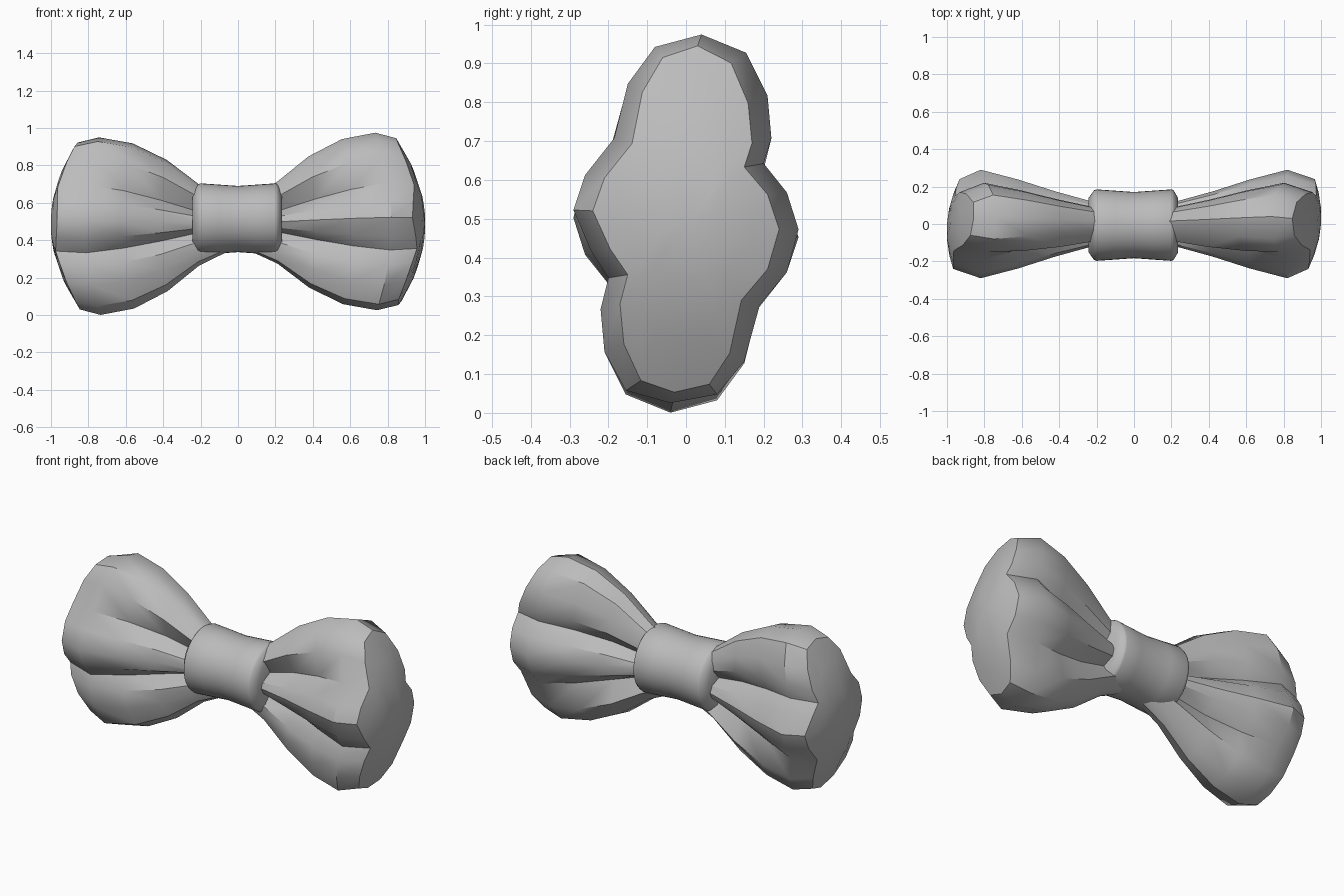
import bpy, bmesh, math

if "Cube" in bpy.data.objects:
    bpy.data.objects.remove(bpy.data.objects["Cube"], do_unlink=True)

MID = 0.4875  # height of the wing centre

fabric = bpy.data.materials.new("grey_fabric")
fabric.use_nodes = True
GREY = (0.5, 0.5, 0.5, 1)
fabric.diffuse_color = GREY
fabric.node_tree.nodes["Principled BSDF"].inputs["Base Color"].default_value = GREY


def loft(name, rings, start, end, angle):
    """Skin closed rings of points, closing both ends on a point."""
    bm = bmesh.new()
    rows = [[bm.verts.new(p) for p in ring] for ring in rings]
    n = len(rows[0])
    for a, b in zip(rows, rows[1:]):
        for i in range(n):
            j = (i + 1) % n
            bm.faces.new((a[i], a[j], b[j], b[i]))
    for row, tip in ((rows[0], start), (rows[-1], end)):
        v = bm.verts.new(tip)
        for i in range(n):
            bm.faces.new((row[i], row[(i + 1) % n], v))
    bmesh.ops.recalc_face_normals(bm, faces=bm.faces)
    mesh = bpy.data.meshes.new(name)
    bm.to_mesh(mesh)
    bm.free()
    mesh.materials.append(fabric)
    obj = bpy.data.objects.new(name, mesh)
    bpy.context.collection.objects.link(obj)
    bpy.ops.object.select_all(action="DESELECT")
    obj.select_set(True)
    bpy.context.view_layer.objects.active = obj
    bpy.ops.object.shade_smooth_by_angle(angle=math.radians(angle))
    return obj


# Widest wing outline (y, height from centre); the valleys are the pleats
outline = [(.04, .487), (.155, .44), (.21, .33), (.22, .22), (.2, .155),
           (.26, .08), (.29, -.015), (.26, -.125), (.19, -.21), (.15, -.355),
           (.08, -.44), (-.04, -.462), (-.155, -.43), (-.21, -.33),
           (-.22, -.22), (-.2, -.14), (-.245, -.07), (-.29, .035),
           (-.26, .125), (-.185, .22), (-.15, .36), (-.08, .455)]
valleys = {4, 8, 15, 19}
middle_lobe = valleys | {5, 6, 7, 16, 17, 18}
full_lobes = {9, 20}  # lobes that swell towards the knot

# Fan from knot to rim: x, bow, y scale, z scale, middle lobe z scale, pinch
stations = [(.06, 0, .32, .31, .12, .52), (.23, .02, .42, .46, .33, .52),
            (.42, .04, .6, .74, .6, .64), (.62, .06, .82, .93, .84, .84),
            (.82, .08, 1, 1, 1, 1)]


def section_point(i, sy, sz, lobe, pinch):
    """Outline point i scaled for one station of the fan."""
    y, z = outline[i]
    if i in full_lobes:
        return y * sy * (2 - pinch), z * (sz * 2 + lobe) / 3
    return (y * sy * (pinch if i in valleys else 1),
            z * (lobe if i in middle_lobe else sz))


def cap_x(y, z):
    """Bulging outer face of a wing."""
    return 1 - .15 * (z / .45) ** 2 - .05 * (y / .24) ** 2 + .07 * y


def rim(y, z):
    """Inset the widest outline to the edge of the outer face."""
    return y - .05 * max(-1, min(1, y / .2)), z * .94


def wing_rings():
    rings = []
    for x, bow, *scales in stations:
        rings.append([(x - bow * (outline[i][1] / .47) ** 2,
                       *section_point(i, *scales))
                      for i in range(len(outline))])
    edge = [rim(y, z) for y, z in outline]
    for s in (1, .7, .35):
        rings.append([(cap_x(y * s, z * s), y * s, z * s) for y, z in edge])
    return rings


# The two wings are point reflections of each other
for name, side in (("left_wing", 1), ("right_wing", -1)):
    rings = [[(side * x, side * y, MID + side * z) for x, y, z in ring]
             for ring in wing_rings()]
    loft(name, rings, (side * .06, 0, MID), (side, 0, MID), 35)

# Waisted knot with chamfered ends around the middle
KNOT_Y, KNOT_Z, SIDES = -.006, .513, 40
profile = [(-.243, .145), (-.214, .186), (-.2, .191), (-.1, .184),
           (0, .177), (.1, .184), (.2, .191), (.212, .186), (.236, .145)]
knot = [[(x, KNOT_Y + r * math.cos(math.tau * k / SIDES),
          KNOT_Z + r * math.sin(math.tau * k / SIDES)) for k in range(SIDES)]
        for x, r in profile]
loft("knot", knot, (-.243, KNOT_Y, KNOT_Z), (.236, KNOT_Y, KNOT_Z), 40)
